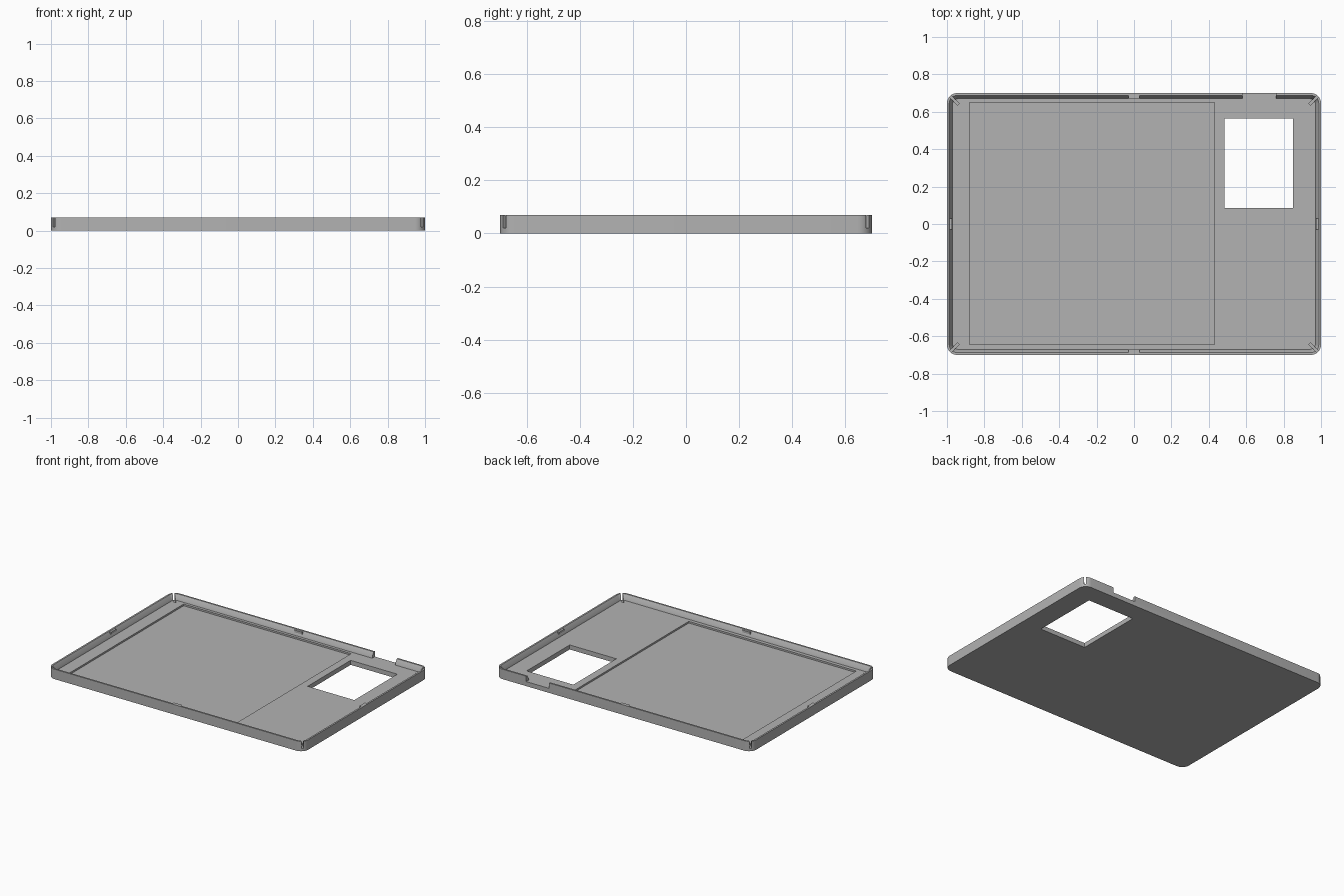
import bpy, bmesh, math
from mathutils import Matrix

cube = bpy.data.objects.get("Cube")
if cube:
    bpy.data.objects.remove(cube, do_unlink=True)

grey = bpy.data.materials.new("mid grey")
grey.use_nodes = True
colour = (0.45, 0.45, 0.45, 1)
grey.diffuse_color = colour
grey.node_tree.nodes["Principled BSDF"].inputs["Base Color"].default_value = colour

HX, HY, TOP = 1.0, 0.70, 0.07
FLOOR, POCKET = 0.032, 0.02


def finish(name, bm):
    bmesh.ops.recalc_face_normals(bm, faces=bm.faces)
    mesh = bpy.data.meshes.new(name)
    bm.to_mesh(mesh)
    bm.free()
    mesh.materials.append(grey)
    obj = bpy.data.objects.new(name, mesh)
    bpy.context.collection.objects.link(obj)
    return obj


def rounded_stack(name, layers, steps=8):
    """Loft rounded rectangles given as (inset, radius, z)."""
    bm = bmesh.new()
    rings = []
    for inset, r, z in layers:
        ring = []
        for q, (sx, sy) in enumerate([(1, 1), (-1, 1), (-1, -1), (1, -1)]):
            for i in range(steps + 1):
                a = math.pi / 2 * (q + i / steps)
                ring.append(bm.verts.new((sx * (HX - inset - r) + r * math.cos(a),
                                          sy * (HY - inset - r) + r * math.sin(a), z)))
        rings.append(ring)
    for low, high in zip(rings, rings[1:]):
        for i in range(len(low)):
            j = (i + 1) % len(low)
            bm.faces.new((low[i], low[j], high[j], high[i]))
    bm.faces.new(rings[0][::-1])
    bm.faces.new(rings[-1])
    return finish(name, bm)


def box(name, x0, x1, y0, y1, z0, z1, angle=0):
    bm = bmesh.new()
    place = (Matrix.Translation(((x0 + x1) / 2, (y0 + y1) / 2, (z0 + z1) / 2))
             @ Matrix.Rotation(angle, 4, 'Z')
             @ Matrix.Diagonal((x1 - x0, y1 - y0, z1 - z0, 1)))
    bmesh.ops.create_cube(bm, size=1, matrix=place)
    return finish(name, bm)


def cut(target, cutter):
    """Subtract the cutter and remove it."""
    mod = target.modifiers.new("cut", 'BOOLEAN')
    mod.operation, mod.solver, mod.object = 'DIFFERENCE', 'EXACT', cutter
    bpy.context.view_layer.objects.active = target
    bpy.ops.object.modifier_apply(modifier=mod.name)
    bpy.data.objects.remove(cutter, do_unlink=True)


# Tray body with a hollow whose walls thin toward the rim
tray = rounded_stack("tray", [(0, 0.055, 0), (0, 0.055, TOP)])
cut(tray, rounded_stack("hollow", [(0.03, 0.03, FLOOR), (0.027, 0.03, 0.045),
                                   (0.012, 0.043, TOP), (0.012, 0.043, 0.1)]))

# Shallow panel pocket, window and rear port notch
cut(tray, box("pocket", -0.88, 0.43, -0.645, 0.65, POCKET, 0.1))
cut(tray, box("window", 0.485, 0.85, 0.085, 0.565, -0.1, 0.2))
cut(tray, box("port_notch", 0.58, 0.76, 0.64, 0.8, FLOOR, 0.1))

# Diagonal relief slits in the corners
for sx in (-1, 1):
    for sy in (-1, 1):
        cx, cy = sx * 0.975, sy * 0.675
        cut(tray, box("slit", cx - 0.05, cx + 0.05, cy - 0.007, cy + 0.007,
                      0.02, 0.1, sx * sy * math.pi / 4))

# Small snap tabs in the middle of each wall
for s, side in ((-1, "front"), (1, "back")):
    y0, y1 = sorted((s * 0.672, s * 0.692))
    box(side + "_snap_tab", -0.03, 0.03, y0, y1, 0.052, 0.068)
for s, side in ((-1, "right"), (1, "left")):
    x0, x1 = sorted((s * 0.972, s * 0.992))
    box(side + "_snap_tab", x0, x1, -0.03, 0.03, 0.052, 0.068)

# Smooth the rounded corners only
bpy.context.view_layer.update()
bpy.context.view_layer.objects.active = tray
tray.select_set(True)
bpy.ops.object.shade_smooth_by_angle(angle=math.radians(30))
